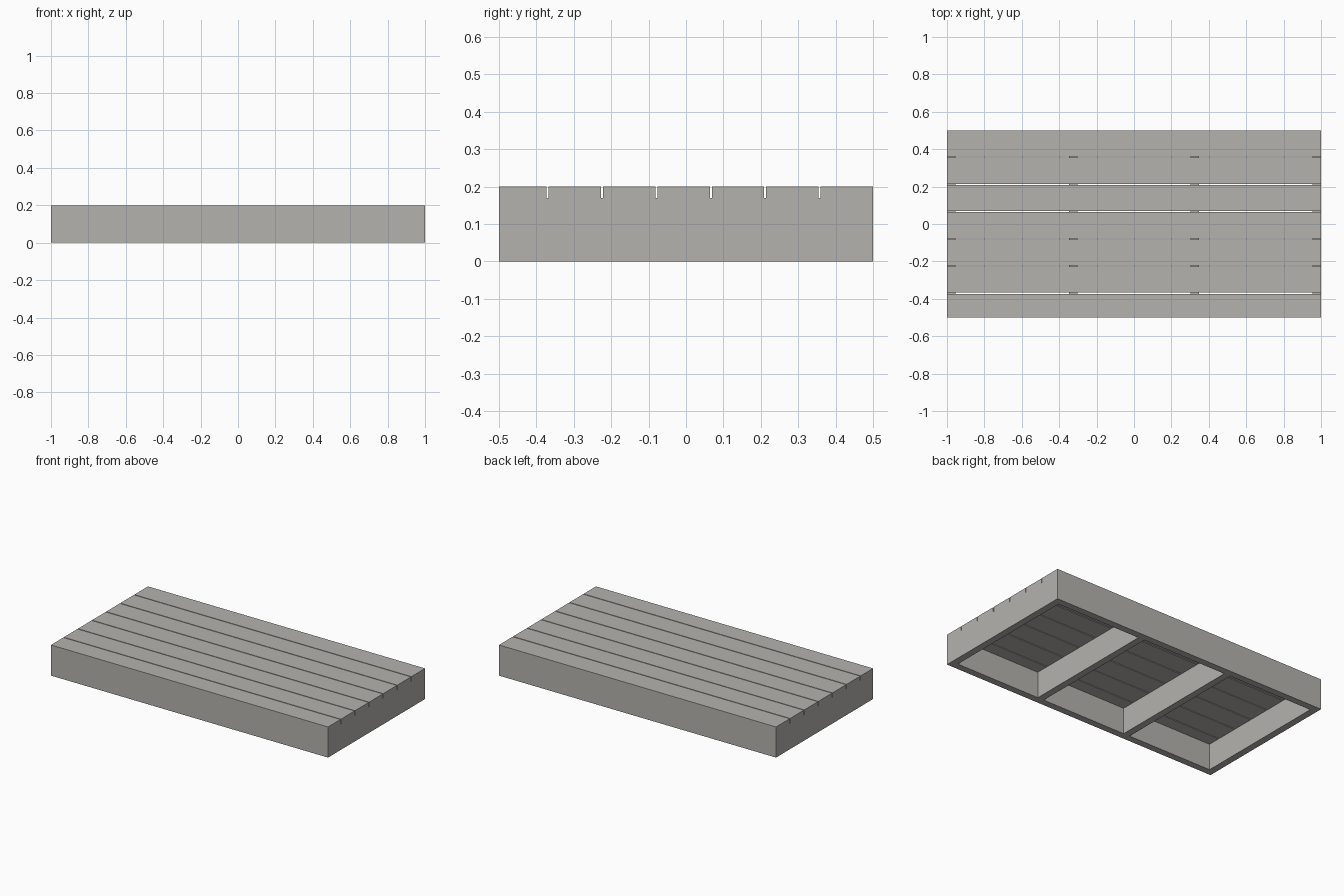
import bpy
import bmesh

if "Cube" in bpy.data.objects:
    bpy.data.objects.remove(bpy.data.objects["Cube"])

# One weathered-grey timber colour
grey = bpy.data.materials.new("timber grey")
grey.diffuse_color = (0.46, 0.45, 0.42, 1.0)
grey.use_nodes = True
grey.node_tree.nodes["Principled BSDF"].inputs["Base Color"].default_value = grey.diffuse_color


def board(name, x0, x1, y0, y1, z0, z1):
    """Square-cut timber between the given limits."""
    bm = bmesh.new()
    bmesh.ops.create_cube(bm, size=1.0)
    for v in bm.verts:
        v.co.x = x1 if v.co.x > 0 else x0
        v.co.y = y1 if v.co.y > 0 else y0
        v.co.z = z1 if v.co.z > 0 else z0
    mesh = bpy.data.meshes.new(name)
    bm.to_mesh(mesh)
    bm.free()
    mesh.materials.append(grey)
    obj = bpy.data.objects.new(name, mesh)
    bpy.context.collection.objects.link(obj)
    return obj


THICK = 0.045      # frame timber thickness
DECK_Z = 0.17      # underside of the deck boards
TOP = 0.2
PLANK, PITCH = 0.14, 0.1455

# Long side rails
board("front_rail", -1, 1, -0.5, -0.5 + THICK, 0, DECK_Z)
board("back_rail", -1, 1, 0.5 - THICK, 0.5, 0, DECK_Z)

# Four cross joists between the rails, the outer two closing the ends
for i in range(4):
    x = -1 + i * (2 - THICK) / 3
    board(f"joist_{i + 1}", x, x + THICK, -0.5 + THICK, 0.5 - THICK, 0, DECK_Z)

# Seven deck planks laid from the back; the front one is ripped to fit
for i in range(7):
    y1 = 0.5 - i * PITCH
    board(f"deck_plank_{i + 1}", -1, 1, max(y1 - PLANK, -0.5), y1, DECK_Z, TOP)
